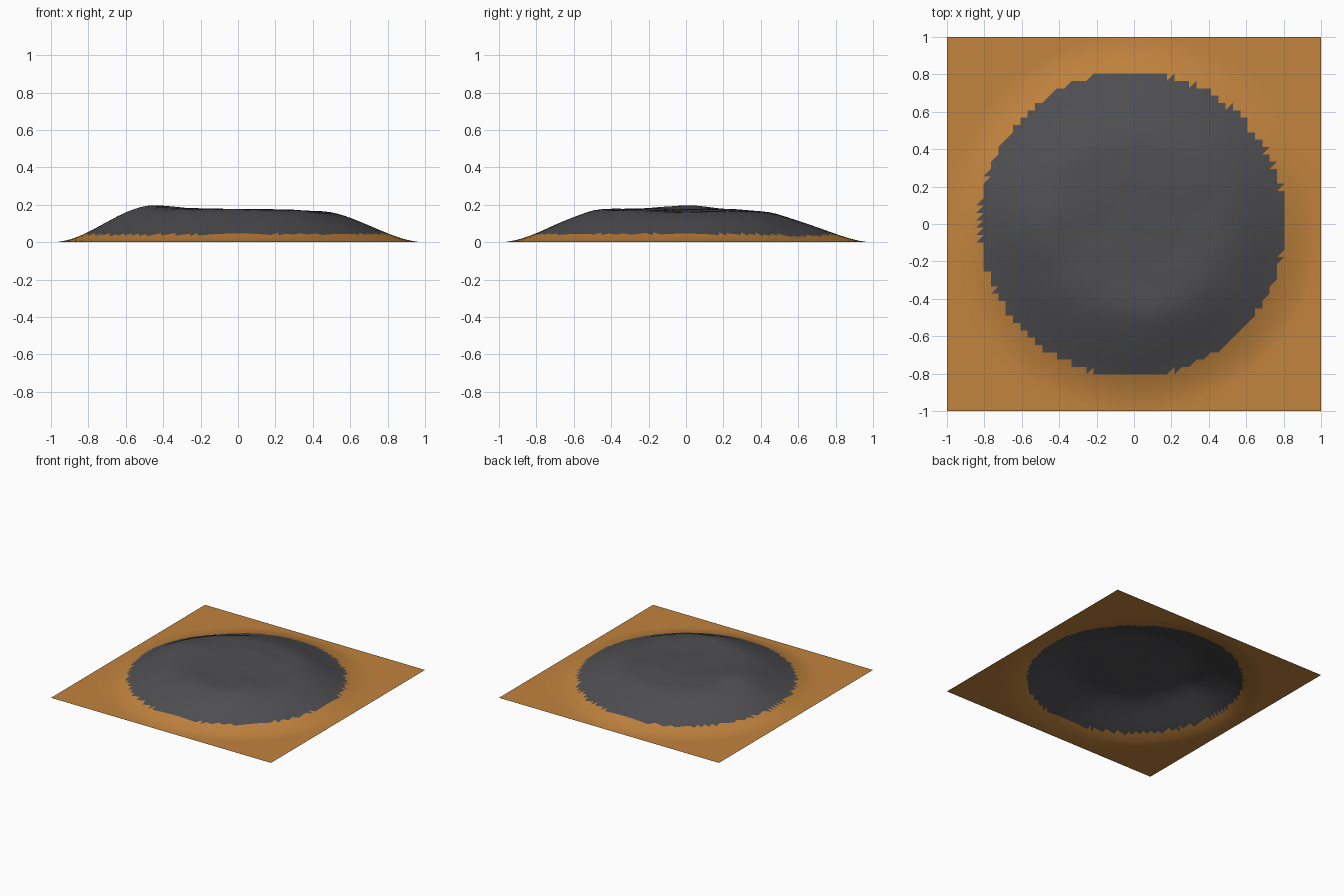
import bpy, bmesh
from math import exp, hypot
from mathutils import noise, Vector

if "Cube" in bpy.data.objects:
    bpy.data.objects.remove(bpy.data.objects["Cube"], do_unlink=True)


def make_material(name, color):
    mat = bpy.data.materials.new(name)
    mat.use_nodes = True
    mat.diffuse_color = color
    mat.node_tree.nodes["Principled BSDF"].inputs["Base Color"].default_value = color
    return mat


def bump(x, y, cx, cy, sx, sy, height):
    return height * exp(-((x - cx) / sx) ** 2 / 2 - ((y - cy) / sy) ** 2 / 2)


def ground_height(x, y):
    # Broad flat-topped mound that fades into the plain
    t = min(max((1 - hypot(x, y)) / 0.58, 0), 1)
    mask = t * t * (3 - 2 * t)
    z = 0.176 * mask
    # Western crest, worn northern shoulder, lower eastern rim
    shape = bump(x, y, -0.55, 0, 0.16, 0.16, 0.025)
    shape += bump(x, y, 0, 0.55, 0.45, 0.13, -0.022)
    shape += bump(x, y, 0.45, 0, 0.15, 0.35, -0.010)
    # Gentle ripples across the top
    ripple = noise.noise(Vector((x * 4, y * 6, 0.3))) * 0.006
    ripple += noise.noise(Vector((x * 9, y * 12, 2.7))) * 0.002
    return max(0, z + min(1, mask * 4) * shape + mask * mask * ripple)


# Terrain sheet: even grid, each cell split along the same diagonal
bm = bmesh.new()
bmesh.ops.create_grid(bm, x_segments=51, y_segments=51, size=1)
for face in list(bm.faces):
    corners = sorted(face.verts, key=lambda v: v.co.x + v.co.y)
    bmesh.utils.face_split(face, corners[0], corners[-1])
for v in bm.verts:
    v.co.z = ground_height(v.co.x, v.co.y)

# Dark rock inside the mound's rim, sand outside
for face in bm.faces:
    c = face.calc_center_median()
    face.material_index = int(hypot(c.x + 0.01, c.y) < 0.815)
    face.smooth = True

mesh = bpy.data.meshes.new("terrain")
bm.normal_update()
bm.to_mesh(mesh)
bm.free()
mesh.materials.append(make_material("orange sand", (0.54, 0.23, 0.048, 1)))
mesh.materials.append(make_material("dark grey rock", (0.078, 0.078, 0.086, 1)))
terrain = bpy.data.objects.new("terrain", mesh)
bpy.context.collection.objects.link(terrain)
